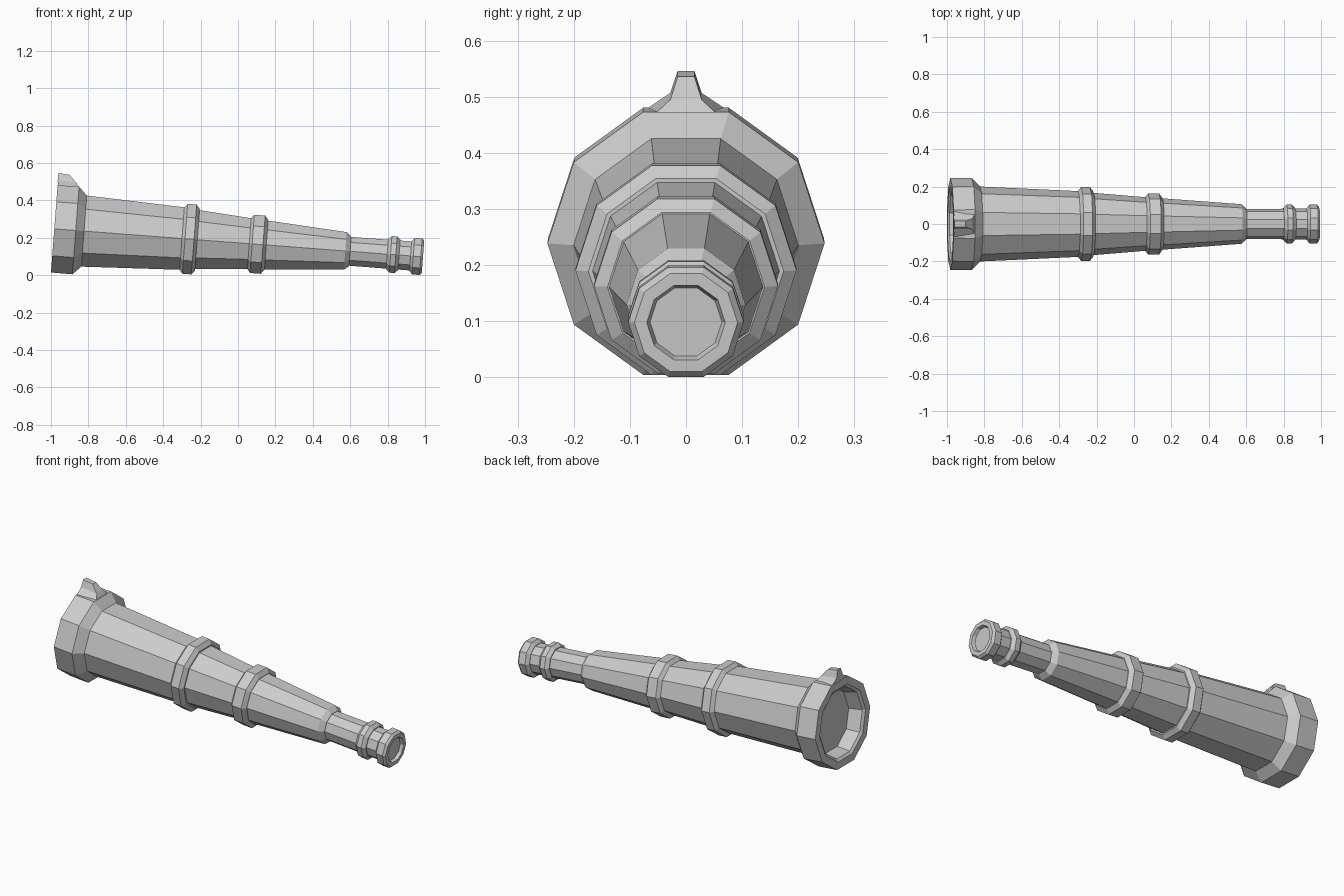
import bpy, bmesh, math
from mathutils import Matrix

cube = bpy.data.objects.get("Cube")
if cube:
    bpy.data.objects.remove(cube, do_unlink=True)

SIDES = 10
SLOPE = 0.076
# Tilted barrel axis: drops gently towards the eyepiece
AXIS = Matrix.Translation((0, 0, 0.173)) @ Matrix.Rotation(math.atan(SLOPE), 4, 'Y')

metal = bpy.data.materials.new("grey metal")
metal.use_nodes = True
GREY = (0.6, 0.6, 0.6, 1)
metal.diffuse_color = GREY
metal.node_tree.nodes["Principled BSDF"].inputs["Base Color"].default_value = GREY


def loft(name, sections, matrix=None):
    """Skin a list of equally sized point loops and cap both ends."""
    bm = bmesh.new()
    loops = [[bm.verts.new(p) for p in s] for s in sections]
    n = len(loops[0])
    for a, b in zip(loops, loops[1:]):
        for i in range(n):
            j = (i + 1) % n
            bm.faces.new((a[i], a[j], b[j], b[i]))
    bm.faces.new(loops[0][::-1])
    bm.faces.new(loops[-1])
    if matrix:
        bm.transform(matrix)
    bmesh.ops.recalc_face_normals(bm, faces=bm.faces)
    mesh = bpy.data.meshes.new(name)
    bm.to_mesh(mesh)
    bm.free()
    mesh.materials.append(metal)
    obj = bpy.data.objects.new(name, mesh)
    bpy.context.collection.objects.link(obj)
    return obj


def turned(name, profile):
    """Ten-sided turned part from (distance along axis, radius) pairs."""
    angles = [math.tau * i / SIDES for i in range(SIDES)]
    loft(name, [[(x, r * math.cos(a), r * math.sin(a)) for a in angles]
                for x, r in profile], AXIS)


def collar(name, x, half, inner, outer):
    """Band with chamfered edges."""
    c = 0.018
    turned(name, [(x - half, inner), (x - half + c, outer),
                  (x + half - c, outer), (x + half, inner)])


# Flared objective end with a recessed lens
turned("objective_bell", [(-0.9, 0.175), (-0.975, 0.19), (-0.985, 0.205), (-0.985, 0.246),
                          (-0.87, 0.247), (-0.825, 0.2), (-0.8, 0.195)])

# Barrel sections
turned("main_tube", [(-0.84, 0.201), (-0.26, 0.174)])
collar("large_collar", -0.26, 0.042, 0.174, 0.197)
turned("middle_tube", [(-0.26, 0.17), (0.1, 0.14)])
collar("small_collar", 0.105, 0.047, 0.14, 0.164)
turned("draw_tube", [(0.1, 0.141), (0.575, 0.106), (0.6, 0.085), (0.602, 0.078)])

# Eyepiece
turned("eyepiece_tube", [(0.59, 0.081), (0.96, 0.082)])
collar("eyepiece_collar", 0.832, 0.032, 0.086, 0.103)
turned("eyepiece_cup", [(0.925, 0.084), (0.94, 0.103), (0.98, 0.103), (0.992, 0.092),
                        (0.992, 0.07), (0.975, 0.064)])

# Sight post rising from the flared end
def slab(x0, x1, y, z, drop=0):
    return [(x0, -y, z), (x1, -y, z - drop), (x1, y, z - drop), (x0, y, z)]

loft("sight_post", [slab(-0.963, -0.84, 0.076, 0.475, 0.025),
                    slab(-0.964, -0.865, 0.028, 0.507, 0.012),
                    slab(-0.96, -0.9, 0.015, 0.546, 0.01)])
